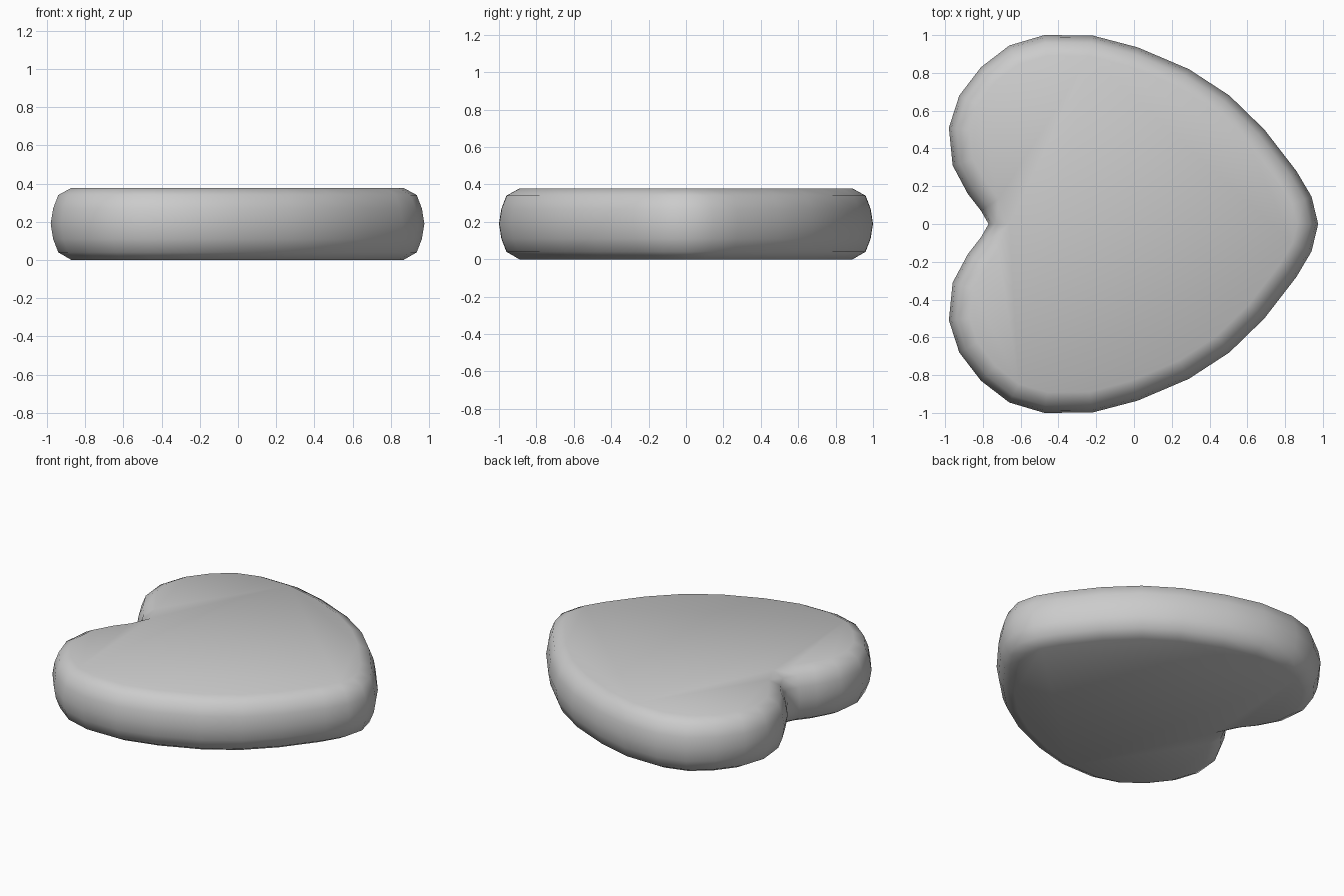
import bpy, bmesh
from mathutils import Vector

if "Cube" in bpy.data.objects:
    bpy.data.objects.remove(bpy.data.objects["Cube"])

# Half of the heart outline, from the notch round the lobe to the tip
half = [(-0.77, 0), (-0.81, 0.07), (-0.88, 0.16), (-0.96, 0.31), (-0.98, 0.51),
        (-0.925, 0.68), (-0.81, 0.83), (-0.66, 0.945), (-0.475, 1.0), (-0.22, 0.998),
        (0.02, 0.935), (0.29, 0.82), (0.505, 0.68), (0.69, 0.50), (0.86, 0.28),
        (0.94, 0.145), (0.975, 0)]
outline = [Vector(p) for p in half + [(x, -y) for x, y in half[-2:0:-1]]]
n = len(outline)

# Rounded side: (inset, height) from the base to the top
profile = [(0.11, 0), (0.04, 0.04), (0.013, 0.11), (0, 0.19),
           (0.013, 0.27), (0.04, 0.34), (0.11, 0.378)]


def inward(i):
    """Average inward normal of the two edges at a clockwise outline point."""
    a = (outline[i] - outline[i - 1]).normalized()
    b = (outline[(i + 1) % n] - outline[i]).normalized()
    t = (a + b).normalized()
    return Vector((t.y, -t.x))


# Stack the inset outlines and skin them
bm = bmesh.new()
rings = []
for inset, z in profile:
    pts = [outline[i] + inward(i) * inset for i in range(n)]
    rings.append([bm.verts.new((p.x, p.y, z)) for p in pts])
for lo, hi in zip(rings, rings[1:]):
    for i in range(n):
        j = (i + 1) % n
        bm.faces.new((lo[i], lo[j], hi[j], hi[i]))

# Flat base and top
bm.faces.new(rings[0])
bm.faces.new(rings[-1])
bmesh.ops.recalc_face_normals(bm, faces=bm.faces)
for f in bm.faces:
    f.smooth = True

mesh = bpy.data.meshes.new("heart_tablet")
bm.to_mesh(mesh)
bm.free()
bpy.context.collection.objects.link(bpy.data.objects.new("heart_tablet", mesh))
